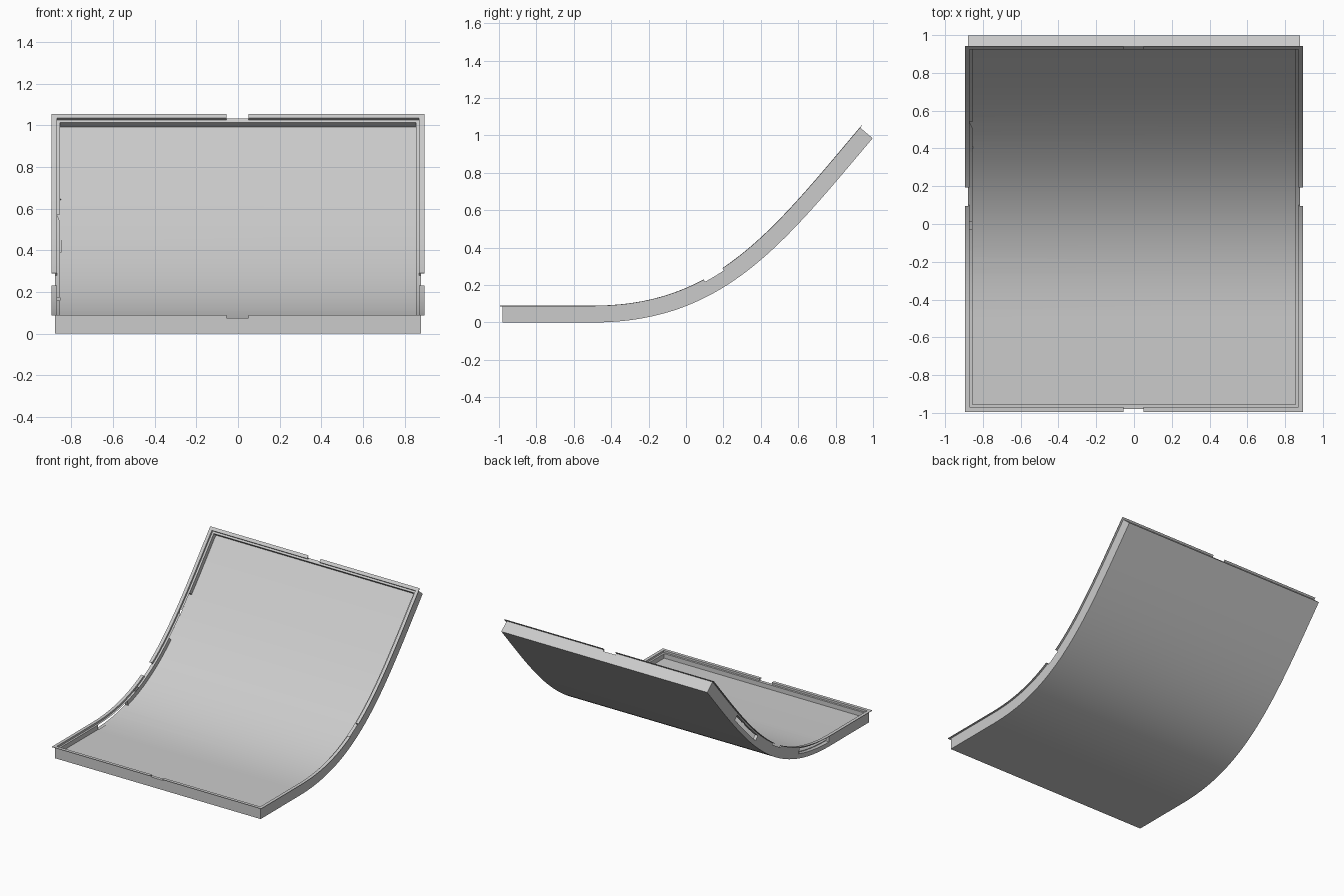
import bpy, bmesh, math
from mathutils import Vector

if "Cube" in bpy.data.objects:
    bpy.data.objects.remove(bpy.data.objects["Cube"])

grey = bpy.data.materials.new("light grey")
grey.use_nodes = True
colour = (0.6, 0.6, 0.6, 1)
grey.diffuse_color = colour
grey.node_tree.nodes["Principled BSDF"].inputs["Base Color"].default_value = colour

# Underside path in (y, z): a flat run, then an upward sweep
FRONT, BACK, STEPS = -0.98, 0.998, 40
P = [Vector(p) for p in ((-0.5, 0), (0.2, 0), (0.514, 0.412), (BACK, 0.985))]


def bezier(t):
    u = 1 - t
    return u**3 * P[0] + 3 * u * u * t * P[1] + 3 * u * t * t * P[2] + t**3 * P[3]


path = [Vector((-1.2, 0))] + [bezier(i / STEPS) for i in range(STEPS + 1)]
end_dir = (path[-1] - path[-2]).normalized()
path.append(path[-1] + 0.2 * end_dir)


def normal(i):
    a, b = path[max(i - 1, 0)], path[min(i + 1, len(path) - 1)]
    t = (b - a).normalized()
    return Vector((-t.y, t.x))


frames = [(p, normal(i)) for i, p in enumerate(path)]


def frame_at(y):
    for (p, n), (q, m) in zip(frames, frames[1:]):
        if p.x <= y <= q.x:
            f = (y - p.x) / (q.x - p.x)
            return p.lerp(q, f), n.lerp(m, f)


def sweep(name, x0, x1, h0, h1, y0, y1):
    """Rectangular section swept along the path; h is height above the underside."""
    stations = [frame_at(y0)] + [f for f in frames if y0 + 1e-4 < f[0].x < y1 - 1e-4] + [frame_at(y1)]
    bm = bmesh.new()
    rings = []
    for p, n in stations:
        ring = []
        for x, h in ((x0, h0), (x1, h0), (x1, h1), (x0, h1)):
            q = p + n * h
            ring.append(bm.verts.new((x, q.x, q.y)))
        rings.append(ring)
    for a, b in zip(rings, rings[1:]):
        for k in range(4):
            j = (k + 1) % 4
            bm.faces.new((a[k], a[j], b[j], b[k]))
    bm.faces.new(rings[0])
    bm.faces.new(rings[-1])
    bmesh.ops.recalc_face_normals(bm, faces=bm.faces)
    mesh = bpy.data.meshes.new(name)
    bm.to_mesh(mesh)
    bm.free()
    mesh.materials.append(grey)
    obj = bpy.data.objects.new(name, mesh)
    bpy.context.collection.objects.link(obj)
    return obj


def activate(obj):
    bpy.ops.object.select_all(action="DESELECT")
    obj.select_set(True)
    bpy.context.view_layer.objects.active = obj


def cut(obj, *box):
    cutter = sweep("cutter", *box)
    cutter.hide_render = True
    mod = obj.modifiers.new("cut", "BOOLEAN")
    mod.operation, mod.solver, mod.object = "DIFFERENCE", "EXACT", cutter
    activate(obj)
    bpy.ops.object.modifier_apply(modifier=mod.name)
    bpy.data.objects.remove(cutter)


def inset(d):
    """Path limits moved inwards by d at both ends."""
    return FRONT + d, BACK - d * end_dir.x


WALL, RIM, LIP = 0.88, 0.01, 0.015
FLOOR, SHELF, LIP_BASE, TOP = 0.04, 0.075, 0.0865, 0.09
THICK = 0.025

# Tray body and the thin lip overhanging its rim
body = sweep("tray_body", -WALL, WALL, 0, LIP_BASE, *inset(0))
lip = sweep("rim_lip", -WALL - LIP, WALL + LIP, LIP_BASE, TOP, *inset(-LIP))

# Hollow interior
inner = WALL - THICK
cut(body, -inner, inner, FLOOR, 0.12, *inset(THICK))

# Stepped rim and notches in the middle of every edge
rim = WALL - RIM
f_in, b_in = inset(RIM + 0.003)
notches = [
    (-0.055, 0.05, SHELF, 0.12, -1.1, f_in),
    (-0.055, 0.05, SHELF, 0.12, b_in, 1.1),
    (-1, -rim + 0.003, SHELF, 0.12, 0.137, 0.244),
    (rim - 0.003, 1, SHELF, 0.12, 0.137, 0.244),
]
for part in (body, lip):
    cut(part, -rim, rim, SHELF, 0.12, *inset(RIM))
    for box in notches:
        cut(part, *box)

# Two long openings through the right wall
for y0, y1 in ((-0.49, -0.11), (0.43, 0.685)):
    cut(body, -1, -0.85, 0.035, SHELF, y0, y1)

for part in (body, lip):
    activate(part)
    bpy.ops.object.shade_smooth_by_angle(angle=math.radians(30))
